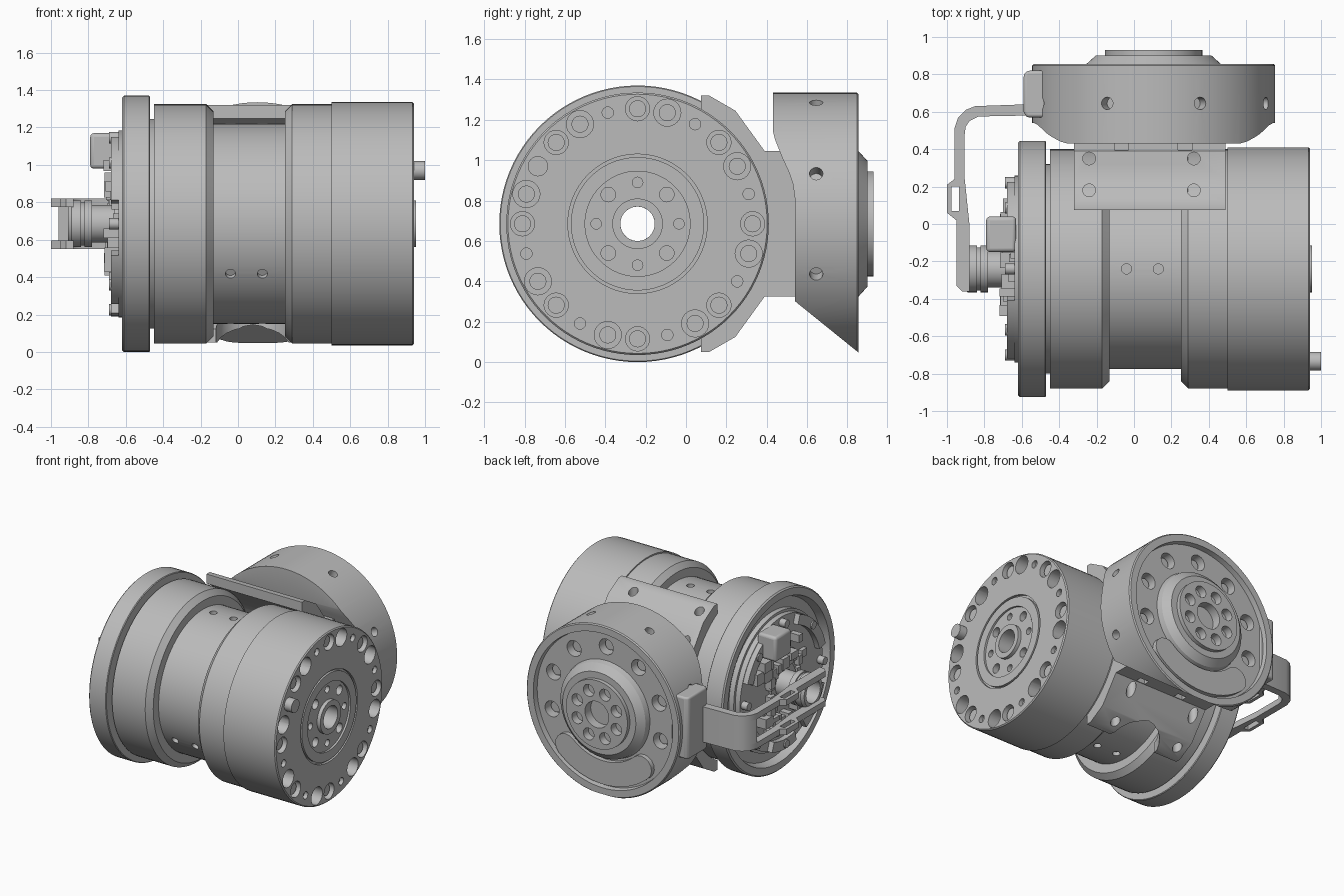
import bpy, bmesh, random
from math import sin, cos, pi, radians
from mathutils import Vector, Matrix

if "Cube" in bpy.data.objects:
    bpy.data.objects.remove(bpy.data.objects["Cube"], do_unlink=True)

CX, CY, CZ = 0.105, -0.24, 0.685      # shared axis positions
BORE = 0.085
parts = []

grey = bpy.data.materials.new("machined grey")
grey.use_nodes = True
grey.diffuse_color = (0.5, 0.5, 0.5, 1)
for node in grey.node_tree.nodes:
    if node.type == 'BSDF_PRINCIPLED':
        node.inputs["Base Color"].default_value = (0.5, 0.5, 0.5, 1)


def make(name, bm, helper=False):
    bmesh.ops.recalc_face_normals(bm, faces=bm.faces[:])
    mesh = bpy.data.meshes.new(name)
    bm.to_mesh(mesh)
    bm.free()
    obj = bpy.data.objects.new(name, mesh)
    bpy.context.scene.collection.objects.link(obj)
    if helper:
        obj.hide_render = True
    else:
        parts.append(obj)
    return obj


def on_x(a, r, ang):
    """Point around the main drum axis."""
    return Vector((a, CY + r * cos(ang), CZ + r * sin(ang)))


def on_y(a, r, ang):
    """Point around the output axis."""
    return Vector((CX + r * cos(ang), a, CZ + r * sin(ang)))


def lathe(name, profile, place, helper=False, seg=96):
    bm = bmesh.new()
    rings = [[bm.verts.new(place(a, r, 2 * pi * s / seg)) for a, r in profile] for s in range(seg)]
    n = len(profile)
    closed = profile[0][1] > 0
    for s in range(seg):
        p, q = rings[s], rings[(s + 1) % seg]
        for i in range(n if closed else n - 1):
            j = (i + 1) % n
            bm.faces.new((p[i], p[j], q[j], q[i]))
    bmesh.ops.remove_doubles(bm, verts=bm.verts[:], dist=1e-5)
    return make(name, bm, helper)


def prism(name, pts, axis, lo, hi, helper=False):
    def put(u, v, w):
        return {'X': (w, u, v), 'Y': (u, w, v), 'Z': (u, v, w)}[axis]
    bm = bmesh.new()
    low = [bm.verts.new(put(u, v, lo)) for u, v in pts]
    high = [bm.verts.new(put(u, v, hi)) for u, v in pts]
    bm.faces.new(low)
    bm.faces.new(high)
    for i in range(len(pts)):
        j = (i + 1) % len(pts)
        bm.faces.new((low[i], low[j], high[j], high[i]))
    return make(name, bm, helper)


def rods(name, specs, helper=False):
    """Cylinders given as (centre, direction, radius, half length)."""
    bm = bmesh.new()
    for loc, d, r, half in specs:
        m = Matrix.Translation(loc) @ Vector(d).to_track_quat('Z', 'Y').to_matrix().to_4x4()
        bmesh.ops.create_cone(bm, cap_ends=True, segments=24, radius1=r, radius2=r,
                              depth=2 * half, matrix=m)
    return make(name, bm, helper)


def boxes(name, specs, helper=False):
    bm = bmesh.new()
    for lo, hi in specs:
        lo, hi = Vector(lo), Vector(hi)
        m = Matrix.Translation((lo + hi) / 2) @ Matrix.Diagonal((hi - lo).to_4d())
        m[3][3] = 1
        bmesh.ops.create_cube(bm, size=1, matrix=m)
    return make(name, bm, helper)


def bevel(obj, width):
    mod = obj.modifiers.new("bevel", 'BEVEL')
    mod.width, mod.segments = width, 3


def sector(r0, r1, a0, a1, cu, cv, n=20):
    angs = [radians(a0 + (a1 - a0) * i / n) for i in range(n + 1)]
    return ([(cu + r1 * cos(t), cv + r1 * sin(t)) for t in angs] +
            [(cu + r0 * cos(t), cv + r0 * sin(t)) for t in reversed(angs)])


def kidney(r0, r1, a0, a1, cu, cv):
    """Arc slot outline with round ends."""
    mid, half = (r0 + r1) / 2, (r1 - r0) / 2
    body, pts = sector(r0, r1, a0, a1, cu, cv), []
    for arc, a, turn in ((body[:21], a1, 0), (body[21:], a0, 180)):
        pts += arc
        t = radians(a)
        for i in range(1, 8):
            s = radians(a + turn + i * 180 / 8)
            pts.append((cu + mid * cos(t) + half * cos(s), cv + mid * sin(t) + half * sin(s)))
    return pts


def cut(obj, *cutters):
    for c in cutters:
        mod = obj.modifiers.new("cut", 'BOOLEAN')
        mod.operation = 'DIFFERENCE'
        mod.solver = 'EXACT'
        mod.object = c
    bpy.context.view_layer.update()
    dg = bpy.context.evaluated_depsgraph_get()
    mesh = bpy.data.meshes.new_from_object(obj.evaluated_get(dg))
    obj.modifiers.clear()
    obj.data = mesh
    for c in cutters:
        bpy.data.objects.remove(c, do_unlink=True)


XD, YD, ZD = (1, 0, 0), (0, 1, 0), (0, 0, 1)

# Main drum with waist, left flange and hollow shaft
drum = lathe("main_drum", [
    (.953, BORE), (.953, .125), (.925, .125), (.925, .26), (.94, .26), (.94, .33), (.92, .33),
    (.92, .345), (.94, .345), (.94, .642), (.932, .65),
    (.50, .65), (.50, .64), (.29, .64), (.25, .60), (.25, .535), (-.13, .535), (-.13, .60),
    (-.17, .64), (-.45, .64), (-.45, .56), (-.47, .56), (-.47, .68), (-.475, .685),
    (-.61, .685), (-.62, .675), (-.62, .62), (-.56, .60), (-.56, .52), (-.60, .52), (-.60, BORE)], on_x)
holes, screws = [], []
for k in range(24):
    t = pi / 2 - k * pi / 12
    r, depth = [(.06, .05), (.067, .14), (.028, .03)][k % 3]
    if k != 20:
        holes.append((on_x(.94, .57, t), XD, r, depth))
        if k % 3 < 2:
            screws.append((on_x(.94 - depth, .57, t), XD, .042, .025))
for k in range(8):
    holes.append((on_x(.94, .205, k * pi / 4), XD, (.026, .036)[k % 2], .06))
for x in (-.04, .13):
    for t in (pi / 2, -pi / 2, pi + radians(30)):
        d = on_x(0, 1, t) - on_x(0, 0, 0)
        holes.append((on_x(x, .535, t), d, .027, .03))
cut(drum, rods("hole_cutter", holes, True))
rods("end_face_screws", screws)
rods("locating_pin", [(on_x(.96, .57, radians(150)), XD, .05, .04)])

# Circuit board stack on the flange side
lathe("circuit_board", [(-.59, .12), (-.59, .50), (-.64, .50), (-.64, .12)], on_x)
for i, (a0, a1) in enumerate([(20, 70), (110, 165), (200, 240), (255, 290), (310, 345)]):
    prism("board_rim_%d" % i, sector(.42, .495, a0, a1, CY, CZ), 'X', -.68, -.63)
random.seed(4)
chips = []
for i in range(46):
    p = on_x(-.64, random.uniform(.17, .38), random.uniform(0, 2 * pi))
    w, h = random.uniform(.015, .045), random.uniform(.015, .045)
    top = -.64 - random.uniform(.02, .08)
    chips.append(((top, p.y - w, p.z - h), (-.63, p.y + w, p.z + h)))
boxes("board_chips", chips)
bevel(boxes("board_connector", [((-.79, -.15, .98), (-.63, .04, 1.17))]), .02)
rods("board_screws", [(on_x(-.66, .46, k * pi / 4), XD, .03, .03) for k in range(8)])
lathe("cable_hub", [
    (-.59, BORE), (-.59, .15), (-.66, .15), (-.66, .10), (-.78, .10), (-.78, .125), (-.82, .125),
    (-.82, .115), (-.84, .115), (-.84, .125), (-.89, .125), (-.91, .11), (-.91, BORE)], on_x, seg=48)

# Saddle bracket joining the two actuators
upper = [(.075, 1.32), (.115, 1.32), (.245, 1.245), (.39, 1.045), (.56, 1.045)]
lower = [(y, 2 * CZ - z) for y, z in reversed(upper)]
saddle = prism("saddle_bracket", upper + lower, 'X', -.32, .49)
clearance = lathe("clearance_cutter", [(-.5, 0), (-.5, .645), (.6, .645), (.6, 0)], on_x, True)
saddle_holes = [(Vector((x, y, CZ)), ZD, .034, 1) for x in (-.24, .32) for y in (.18, .35)]
notch = rods("notch_cutter", [(Vector((.08, .06, .1)), ZD, .2, .3)], True)
reliefs = [((x, .395, z - .04), (x + .075, .44, z + .04))
           for x in (-.105, .235) for z in (1.045, 2 * CZ - 1.045)]
cut(saddle, clearance, notch, rods("saddle_hole_cutter", saddle_holes, True),
    boxes("relief_cutter", reliefs, True))

# Output actuator housing
cup = lathe("output_housing", [
    (.43, 0), (.43, .65), (.847, .65), (.855, .642), (.855, .59), (.815, .585), (.815, .37),
    (.855, .36), (.90, .31), (.90, .26), (.93, .26), (.93, .10), (.86, .10), (.86, 0)], on_y)
relief = [(.35, 1.145), (.43, 1.145), (.44, 1.105), (.48, 1.005), (.51, .94), (.53, .88),
          (.54, .805), (.54, .2), (.35, .2)]
cutters = [prism("front_cutter", relief, 'X', -1, 1, True),
           prism("slope_cutter", [(.35, .455), (.95, -.03), (.95, -.2), (.35, -.2)], 'X', -1, 1, True)]
holes = []
for k in range(8):
    t = radians(22.5 + 45 * k)
    holes.append((on_y(.93, .18, t), YD, .045, .06))
    if sin(t) > -.5:
        holes.append((on_y(.645, .65, t), on_y(0, 1, t) - on_y(0, 0, 0), .033, .08))
ring = [radians(a) for a in (-15, 20, 55, 90, 125, 160, 195)]
holes += [(on_y(.815, .475, t), YD, .06, .08) for t in ring]
cut(cup, *cutters, rods("housing_hole_cutter", holes, True))
rods("housing_screws", [(on_y(.75, .475, t), YD, .04, .02) for t in ring])
prism("kidney_cover", kidney(.385, .565, 228, 312, CX, CZ), 'Y', .80, .85)

# Cable guide arm
tab = [(-.59, .60), (-.575, .57), (-.46, .57), (-.45, .82), (-.57, .82), (-.59, .80)]
bevel(prism("guide_tab", tab, 'Z', .48, .95), .03)
outer = [(-.57, .64), (-.85, .63), (-.90, .61), (-.94, .57), (-.96, .51)]
inner = [(-.905, .48), (-.90, .52), (-.88, .55), (-.83, .575), (-.57, .58)]
arm = outer + [(-.96, .24), (-1, .21), (-1, .06), (-.95, .02), (-.95, -.33), (-.92, -.36),
               (-.88, -.36), (-.88, 0), (-.905, .24)] + inner
slot = [(-.975, .07), (-.935, .07), (-.935, .2), (-.975, .2)]
for name, lo, hi in (("guide_arm_lower", .55, .595), ("guide_arm_upper", .775, .82)):
    rail = prism(name, arm, 'Z', lo, hi)
    cut(rail, prism("slot_cutter", slot, 'Z', .4, 1, True))
prism("guide_arm_web", outer + inner, 'Z', .59, .78)

# Shared material and shading
for obj in parts:
    obj.data.materials.clear()
    obj.data.materials.append(grey)
    obj.data.shade_smooth()
    obj.data.set_sharp_from_angle(angle=radians(30))
